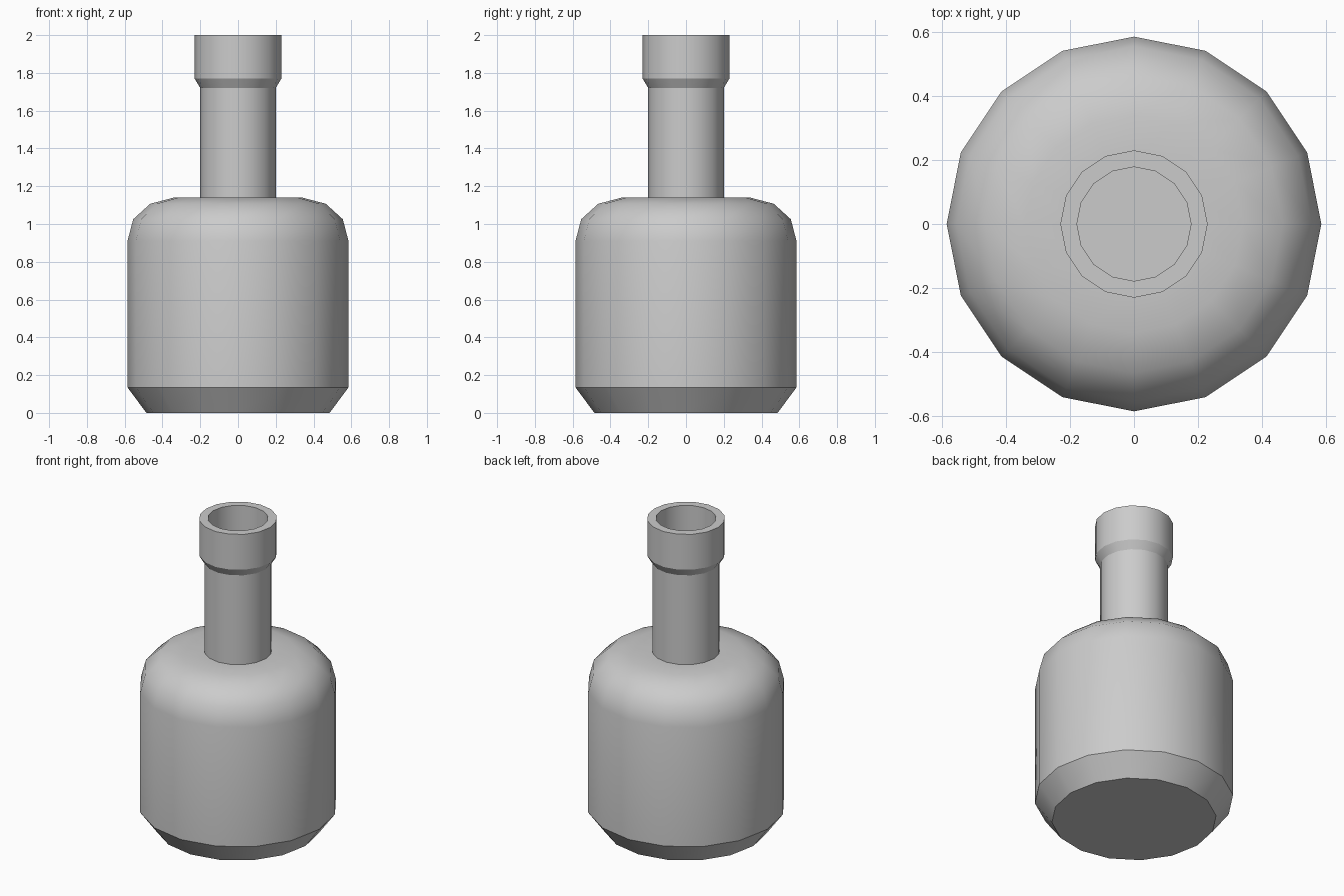
import bpy, bmesh, math

if "Cube" in bpy.data.objects:
    bpy.data.objects.remove(bpy.data.objects["Cube"])

SIDES = 16

# Lathe profile: radius, height, crisp edge ring
profile = [
    (0.485, 0.0, True), (0.585, 0.135, True),                          # base bevel
    (0.585, 0.91, False), (0.555, 1.025, False),                       # rounded shoulder
    (0.465, 1.107, False), (0.34, 1.14, False),
    (0.2, 1.14, True), (0.2, 1.72, True),                              # neck
    (0.23, 1.77, True), (0.23, 2.0, True),                             # lip
    (0.178, 2.0, True), (0.178, 1.14, True),                           # inner bore
]

bm = bmesh.new()
rings = []
for r, z, crisp in profile:
    rings.append([bm.verts.new((r * math.cos(math.tau * i / SIDES),
                                r * math.sin(math.tau * i / SIDES), z))
                  for i in range(SIDES)])

# Walls between neighbouring rings
for a, b in zip(rings, rings[1:]):
    for i in range(SIDES):
        j = (i + 1) % SIDES
        bm.faces.new((a[i], a[j], b[j], b[i]))

# Underside and bore floor
bm.faces.new(rings[0][::-1])
bm.faces.new(rings[-1])

# Smooth shading with crisp rings
for f in bm.faces:
    f.smooth = True
for ring, (r, z, crisp) in zip(rings, profile):
    if crisp:
        for i in range(SIDES):
            bm.edges.get((ring[i], ring[(i + 1) % SIDES])).smooth = False

bmesh.ops.recalc_face_normals(bm, faces=bm.faces)
mesh = bpy.data.meshes.new("bottle")
bm.to_mesh(mesh)
bm.free()
bpy.context.collection.objects.link(bpy.data.objects.new("bottle", mesh))
